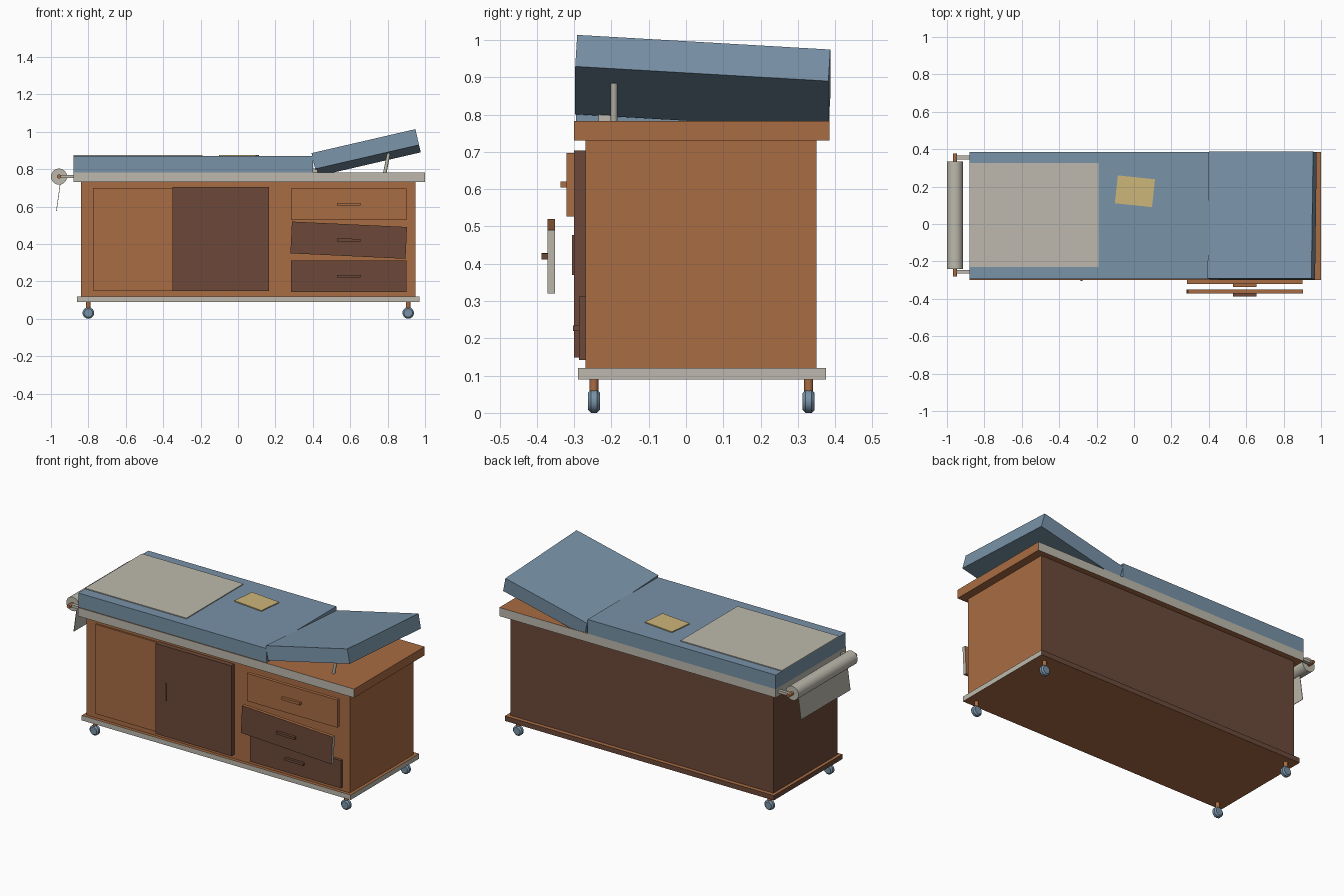
import bpy, bmesh
from math import radians, pi
from mathutils import Vector, Matrix

cube = bpy.data.objects.get("Cube")
if cube:
    bpy.data.objects.remove(cube, do_unlink=True)


def material(name, srgb):
    m = bpy.data.materials.new(name)
    m.use_nodes = True
    col = [(c / 255 / 12.92) if c < 11 else ((c / 255 + 0.055) / 1.055) ** 2.4 for c in srgb] + [1]
    m.diffuse_color = col
    m.node_tree.nodes["Principled BSDF"].inputs["Base Color"].default_value = col
    return m


WOOD = material("orange wood", (168, 108, 67))
BROWN = material("dark brown wood", (108, 73, 57))
BLUE = material("blue vinyl", (120, 146, 167))
PAPER = material("warm grey", (189, 185, 173))
YELLOW = material("pale yellow", (205, 182, 122))

AXES = {"+x": Vector((1, 0, 0)), "-x": Vector((-1, 0, 0)), "+y": Vector((0, 1, 0)),
        "-y": Vector((0, -1, 0)), "+z": Vector((0, 0, 1)), "-z": Vector((0, 0, -1))}


def finish(name, bm, mats, loc, rot=(0, 0, 0)):
    me = bpy.data.meshes.new(name)
    bm.to_mesh(me)
    bm.free()
    for m in mats:
        me.materials.append(m)
    ob = bpy.data.objects.new(name, me)
    ob.location = loc
    ob.rotation_euler = [radians(a) for a in rot]
    bpy.context.collection.objects.link(ob)
    return ob


def box(name, x, y, z, mat, rot=(0, 0, 0), sides=None):
    """Box from (min, max) ranges; sides maps a direction to another material."""
    bm = bmesh.new()
    size = [r[1] - r[0] for r in (x, y, z)]
    bmesh.ops.create_cube(bm, size=1, matrix=Matrix.Diagonal((*size, 1)))
    bm.normal_update()
    mats = [mat]
    for key, m in (sides or {}).items():
        if m not in mats:
            mats.append(m)
        for f in bm.faces:
            if f.normal.dot(AXES[key]) > 0.9:
                f.material_index = mats.index(m)
    return finish(name, bm, mats, [sum(r) / 2 for r in (x, y, z)], rot)


def rod(name, a, b, radius, mat, segments=16, bevel=0):
    """Cylinder between two points."""
    a, b = Vector(a), Vector(b)
    bm = bmesh.new()
    bmesh.ops.create_cone(bm, cap_ends=True, segments=segments, radius1=radius, radius2=radius,
                          depth=(b - a).length)
    if bevel:
        rims = [e for e in bm.edges if abs(e.verts[0].co.z - e.verts[1].co.z) < 1e-5]
        bmesh.ops.bevel(bm, geom=rims, offset=bevel, segments=1, affect="EDGES")
    turn = (b - a).to_track_quat("Z", "Y").to_matrix()
    bmesh.ops.rotate(bm, verts=bm.verts, matrix=turn)
    ob = finish(name, bm, [mat], (a + b) / 2)
    for o in bpy.context.selected_objects:
        o.select_set(False)
    ob.select_set(True)
    bpy.context.view_layer.objects.active = ob
    bpy.ops.object.shade_smooth_by_angle(angle=radians(35))
    return ob


# Cabinet
box("cabinet_body", (-.84, .95), (-.27, .35), (.12, .73), WOOD, sides={"+y": BROWN, "-x": BROWN})
box("base_plinth", (-.86, .97), (-.29, .375), (.09, .12), WOOD,
    sides={"-y": PAPER, "+x": PAPER, "+y": BROWN, "-x": BROWN})
box("table_top", (-.88, 1), (-.3, .385), (.73, .783), WOOD,
    sides={"-y": PAPER, "+y": PAPER, "-x": PAPER})

# Doors
box("fixed_door", (-.775, -.35), (-.28, -.27), (.15, .7), WOOD)
box("sliding_door", (-.35, .165), (-.3, -.27), (.148, .703), BROWN)
box("door_handle", (-.285, -.275), (-.306, -.3), (.37, .477), BROWN)

# Drawer fronts: front y, bottom z, top z, tilt, colours
drawers = [("top", -.32, .527, .697, 0, WOOD, {}),
           ("middle", -.372, .335, .505, 2.7, WOOD, {"-y": BROWN, "+x": PAPER}),
           ("bottom", -.287, .142, .312, 0, BROWN, {})]
for label, y, z0, z1, tilt, mat, sides in drawers:
    box(label + "_drawer_front", (.284, .9), (y, y + .021), (z0, z1), mat, (0, tilt, 0), sides)
    mid = (z0 + z1) / 2
    box(label + "_drawer_handle", (.53, .655), (y - .016, y), (mid - .007, mid + .008),
        sides.get("-y", mat), (0, tilt * .4, 0))

# Cushions
box("mattress", (-.88, .4), (-.295, .385), (.783, .87), BLUE)
box("head_cushion", (.4, .97), (-.295, .385), (.844, .931), BLUE, (-3.4, -13, 0))
rod("head_prop", (.785, -.193, .78), (.806, -.193, .885), .009, PAPER)
for side, y in (("front", -.235), ("back", .29)):
    box(side + "_hinge", (.4, .425), (y, y + .035), (.783, .802), PAPER)

# Paper sheet and note
box("paper_sheet", (-.88, -.19), (-.23, .325), (.87, .875), PAPER)
box("yellow_note", (-.095, .105), (.1, .25), (.87, .876), YELLOW, (0, 0, -6))

# Paper roll with its holder and hanging end
rod("paper_roll", (-.957, -.24, .76), (-.957, .335, .76), .043, PAPER, 24)
rod("roll_axle", (-.957, -.282, .76), (-.957, .377, .76), .011, WOOD, 12)
for side, y in (("front", -.265), ("back", .345)):
    box(side + "_roll_bracket", (-.965, -.88), (y, y + .02), (.752, .768), PAPER)
box("hanging_paper", (-.962, -.959), (-.21, .27), (.575, .725), PAPER, (0, 8, 0))

# Casters
for label, x in (("left", .91), ("right", -.8)):
    for end, y in (("front", -.247), ("back", .329)):
        rod(f"{end}_{label}_caster_stem", (x, y, .05), (x, y, .09), .012, WOOD, 12)
        rod(f"{end}_{label}_caster_wheel", (x, y - .016, .031), (x, y + .016, .031), .031, BLUE, 14, .008)
